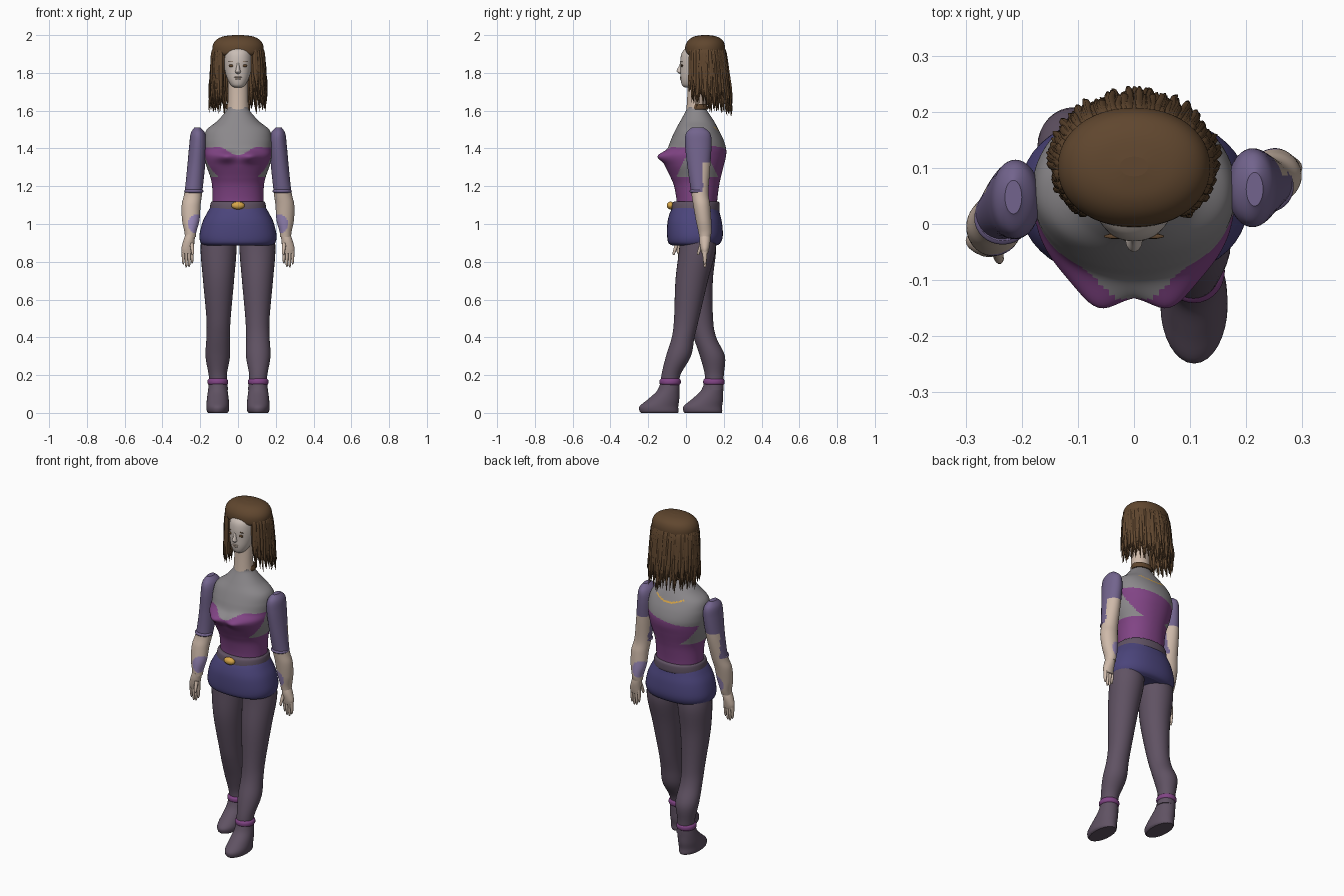
import bpy, bmesh, math, random
from mathutils import Vector

random.seed(4)
cube = bpy.data.objects.get("Cube")
if cube:
    bpy.data.objects.remove(cube, do_unlink=True)


def material(name, r, g, b):
    m = bpy.data.materials.new(name)
    m.use_nodes = True
    col = [(c / 255) ** 2.2 for c in (r, g, b)] + [1]
    m.diffuse_color = col
    m.node_tree.nodes["Principled BSDF"].inputs["Base Color"].default_value = col
    return m


hair = material("brown hair", 96, 72, 50)
face = material("pale face", 200, 188, 180)
skin = material("warm skin", 205, 184, 168)
grey = material("grey cloth", 138, 135, 138)
plum = material("plum corset", 128, 70, 132)
violet = material("violet sleeve", 114, 100, 140)
indigo = material("indigo shorts", 76, 70, 122)
dusk = material("dusky leggings", 96, 83, 99)
gold = material("gold", 215, 165, 75)
lilac = material("lilac", 155, 138, 188)


def spline(rows, steps):
    """Catmull-Rom resampling of rows of numbers."""
    out = []
    for i in range(len(rows) - 1):
        a, b, c, d = (rows[max(0, min(len(rows) - 1, i + k))] for k in (-1, 0, 1, 2))
        for s in range(steps):
            t = s / steps
            out.append([q + .5 * t * (r - p + t * (2 * p - 5 * q + 4 * r - w + t * (3 * (q - r) + w - p)))
                        for p, q, r, w in zip(a, b, c, d)])
    return out + [list(rows[-1])]


def add_loft(bm, rows, n, power=2.0, shape=None):
    """Skin over horizontal rings (cx, cy, z, rx, ry)."""
    rings = []
    for cx, cy, z, rx, ry in rows:
        ring = []
        for k in range(n):
            a = 2 * math.pi * k / n
            c, s = math.cos(a), math.sin(a)
            p = Vector((cx + rx * math.copysign(abs(c) ** (2 / power), c),
                        cy + ry * math.copysign(abs(s) ** (2 / power), s), z))
            ring.append(bm.verts.new(shape(p) if shape else p))
        rings.append(ring)
    for lo, hi in zip(rings, rings[1:]):
        for k in range(n):
            j = (k + 1) % n
            bm.faces.new((lo[k], lo[j], hi[j], hi[k]))
    bm.faces.new(rings[0])
    bm.faces.new(rings[-1])


def finish(name, bm, mats, rule=None):
    bmesh.ops.recalc_face_normals(bm, faces=bm.faces)
    for f in bm.faces:
        f.smooth = len(f.verts) == 4
        if rule:
            f.material_index = rule(f.calc_center_median())
    me = bpy.data.meshes.new(name)
    bm.to_mesh(me)
    bm.free()
    for m in mats:
        me.materials.append(m)
    ob = bpy.data.objects.new(name, me)
    bpy.context.collection.objects.link(ob)
    return ob


def loft(name, rows, mats, steps=5, n=32, power=2.0, shape=None, rule=None):
    bm = bmesh.new()
    add_loft(bm, spline(rows, steps), n, power, shape)
    return finish(name, bm, mats, rule)


def body(rows):
    """Rows (z, front y, back y, half width) to rings centred on x = 0."""
    return [(0, (f + b) / 2, z, w, (b - f) / 2) for z, f, b, w in rows]


def blob(name, mat, x, y, z, rx, ry, rz):
    bm = bmesh.new()
    bmesh.ops.create_uvsphere(bm, u_segments=16, v_segments=10, radius=1)
    for v in bm.verts:
        v.co = Vector((x + v.co.x * rx, y + v.co.y * ry, z + v.co.z * rz))
    ob = finish(name, bm, [mat])
    ob.data.shade_smooth()


# Torso: grey top, plum corset with sweetheart neckline, gold chain at the back
def bust(p):
    if p.y < 0.02:
        p.y -= .03 * math.exp(-((abs(p.x) - .065) / .045) ** 2 - ((p.z - 1.357) / .03) ** 2)
    return p


def torso_colour(c):
    x = abs(c.x)
    if c.y > .12 and x < .09 and abs(c.z - 1.49 - 3 * x * x) < .004:
        return 2
    top = 1.365 + .045 * math.sin(min(x / .11, 1.2) * math.pi / 2) ** 2
    front = c.z < top and c.y < -.05 + .45 * (c.z - 1.25)
    back = c.z < 1.39 + .15 * c.x and c.y > .13 + .5 * (1.33 - c.z)
    return int(c.z < 1.25 or front or back)


loft("torso", body([(1.08, -.06, .17, .135), (1.12, -.05, .165, .135), (1.2, -.063, .175, .137),
                    (1.25, -.083, .185, .147), (1.31, -.112, .2, .168), (1.36, -.128, .212, .178),
                    (1.4, -.098, .212, .18), (1.45, -.078, .197, .18), (1.5, -.055, .172, .165),
                    (1.545, -.03, .148, .11), (1.6, 0, .112, .062), (1.62, .005, .105, .055)]),
     [grey, plum, gold], steps=11, n=112, power=2.15, shape=bust, rule=torso_colour)

# Shorts, belt and buckle
loft("shorts", body([(.885, -.07, .16, .175), (.9, -.093, .183, .197), (.94, -.1, .195, .204),
                     (1.01, -.098, .19, .188), (1.06, -.085, .178, .163), (1.09, -.07, .17, .145)]),
     [indigo], n=48, power=2.3)
loft("belt", body([(1.065, -.068, .172, .143), (1.075, -.077, .178, .15),
                   (1.11, -.072, .177, .145), (1.12, -.06, .168, .137)]), [dusk], n=48, power=2.2)
blob("belt_buckle", gold, 0, -.082, 1.098, .035, .02, .021)

# Legs in stride: (centre x, left y, right y, z, half width, half depth)
leg = [(.1, -.087, .148, .12, .048, .05), (.107, -.08, .15, .2, .048, .05), (.107, -.04, .14, .3, .065, .066),
       (.105, -.015, .1, .4, .062, .06), (.103, .003, .077, .5, .064, .066), (.103, .03, .056, .7, .082, .086),
       (.103, .06, .062, .86, .095, .097), (.1, .06, .06, .96, .09, .09)]
foot = [(-.14, 0, .05, .098), (-.143, .01, .058, .103), (-.143, .035, .06, .102), (-.12, .07, .058, .084),
        (-.097, .11, .053, .062), (-.088, .14, .049, .054), (-.085, .165, .047, .05)]
# Arms swinging, same layout as the legs
arm = [(.252, .1, -.026, .93, .029, .03), (.252, .1, -.022, .96, .032, .035), (.25, .093, -.015, 1.02, .046, .041),
       (.248, .083, 0, 1.1, .05, .045), (.236, .073, .018, 1.17, .047, .046), (.222, .068, .036, 1.3, .047, .06),
       (.212, .065, .043, 1.42, .046, .07), (.212, .064, .046, 1.48, .038, .064), (.215, .062, .048, 1.512, .015, .03)]


def swing(rows, side):
    return [(side * x, yl if side > 0 else yr, z, rx, ry) for x, yl, yr, z, rx, ry in rows]


for side, label in ((1, "left_"), (-1, "right_")):
    loft(label + "leg", swing(leg, side), [dusk], n=32)
    shift = 0 if side > 0 else .232
    loft(label + "boot", [(.107 * side, y + shift, z, rx, ry) for y, z, rx, ry in foot], [dusk], n=32)
    loft(label + "ankle_band", [(.107 * side, -.084 + shift, z, r, r + .002)
                                for z, r in ((.147, .046), (.156, .054), (.172, .054), (.182, .046))], [plum])

    shoulder_y = .068 if side > 0 else .035

    def arm_colour(c):
        if ((c.z - 1) / .05) ** 2 + ((abs(c.x) - .22) / .045) ** 2 < 1:
            return 2
        hem = 1.32 if c.y > shoulder_y + .022 else 1.172
        return int(c.z > hem)

    loft(label + "arm", swing(arm, side), [skin, violet, lilac], steps=10, n=40, rule=arm_colour)
    hem_y = .066 if side > 0 else .01
    loft(label + "sleeve_hem", [(.234 * side, hem_y, z, r, r - .004)
                                for z, r in ((1.165, .044), (1.17, .05), (1.177, .05), (1.182, .044))], [violet])

    # Hand with four fingers and a thumb
    hy = .1 if side > 0 else -.03
    bm = bmesh.new()
    palm = [(.266, .845, .03, .017), (.267, .87, .033, .023), (.26, .91, .03, .029), (.252, .945, .026, .028)]
    add_loft(bm, spline([(side * x, hy, z, rx, ry) for x, z, rx, ry in palm], 4), 20)
    for i, tip in enumerate((.79, .772, .77, .785)):
        x = side * (.243 + .0155 * i)
        add_loft(bm, spline([(x, hy, tip, .002, .003), (x, hy, tip + .012, .006, .008),
                             (x, hy, .83, .0085, .012), (x, hy, .87, .008, .014)], 3), 10)
    add_loft(bm, spline([(side * .24, hy - .035, .835, .003, .004), (side * .24, hy - .033, .85, .008, .008),
                         (side * .245, hy - .016, .9, .011, .011)], 3), 10)
    finish(label + "hand", bm, [skin])

# Neck and collar
loft("neck", body([(1.58, 0, .11, .06), (1.63, .004, .105, .055), (1.7, .008, .1, .053), (1.78, .01, .11, .055)]), [skin])
loft("collar", body([(1.605, .022, .116, .062), (1.615, .02, .118, .065), (1.635, .024, .112, .061)]), [hair])

# Head and face features
loft("head", body([(1.722, -.005, .04, .018), (1.735, -.021, .06, .037), (1.77, -.029, .1, .057),
                   (1.82, -.03, .15, .072), (1.87, -.03, .17, .076), (1.91, -.02, .17, .073),
                   (1.94, .01, .15, .06)]), [face], n=40, power=2.2)
loft("nose", body([(1.795, -.034, -.01, .008), (1.805, -.048, -.01, .015), (1.815, -.049, -.01, .012),
                   (1.84, -.036, -.01, .008), (1.865, -.029, -.01, .007)]), [face], n=14)
blob("upper_lip", skin, 0, -.027, 1.777, .02, .006, .0045)
blob("lower_lip", skin, 0, -.027, 1.769, .017, .006, .005)
for side, label in ((1, "left_"), (-1, "right_")):
    blob(label + "eye", hair, side * .034, -.0215, 1.838, .016, .0055, .007)
    blob(label + "eyebrow", hair, side * .036, -.022, 1.859, .018, .004, .002)

# Hair: a flat dome with loose tapered locks around the sides and back
loft("hair_cap", body([(1.89, .012, .195, .122), (1.905, -.004, .206, .134), (1.945, -.003, .206, .134),
                       (1.975, .015, .192, .115), (1.993, .045, .16, .078), (2.0, .085, .12, .025)]),
     [hair], n=48, power=2.1)
bm = bmesh.new()
for count, scale in ((105, 1.0), (70, .9)):
    for i in range(count):
        a = -2.42 + 4.84 * i / (count - 1) + random.uniform(-.02, .02)
        back = .5 + .5 * math.cos(a)
        end = 1.62 - .05 * back + random.uniform(0, .11)
        flare = random.uniform(1.0, 1.12)
        rows = []
        for t, grow, r in ((0, .9, .008), (.12, .98, .011), (.5, 1.03, .011), (.8, flare, .007), (1, flare + .03, .001)):
            rows.append((.135 * scale * grow * math.sin(a) + random.uniform(-.003, .003),
                         .102 + .104 * scale * grow * math.cos(a) + .025 * t * back,
                         1.935 + (end - 1.935) * t, r, r))
        add_loft(bm, spline(rows, 3), 6)
finish("hair_locks", bm, [hair])
